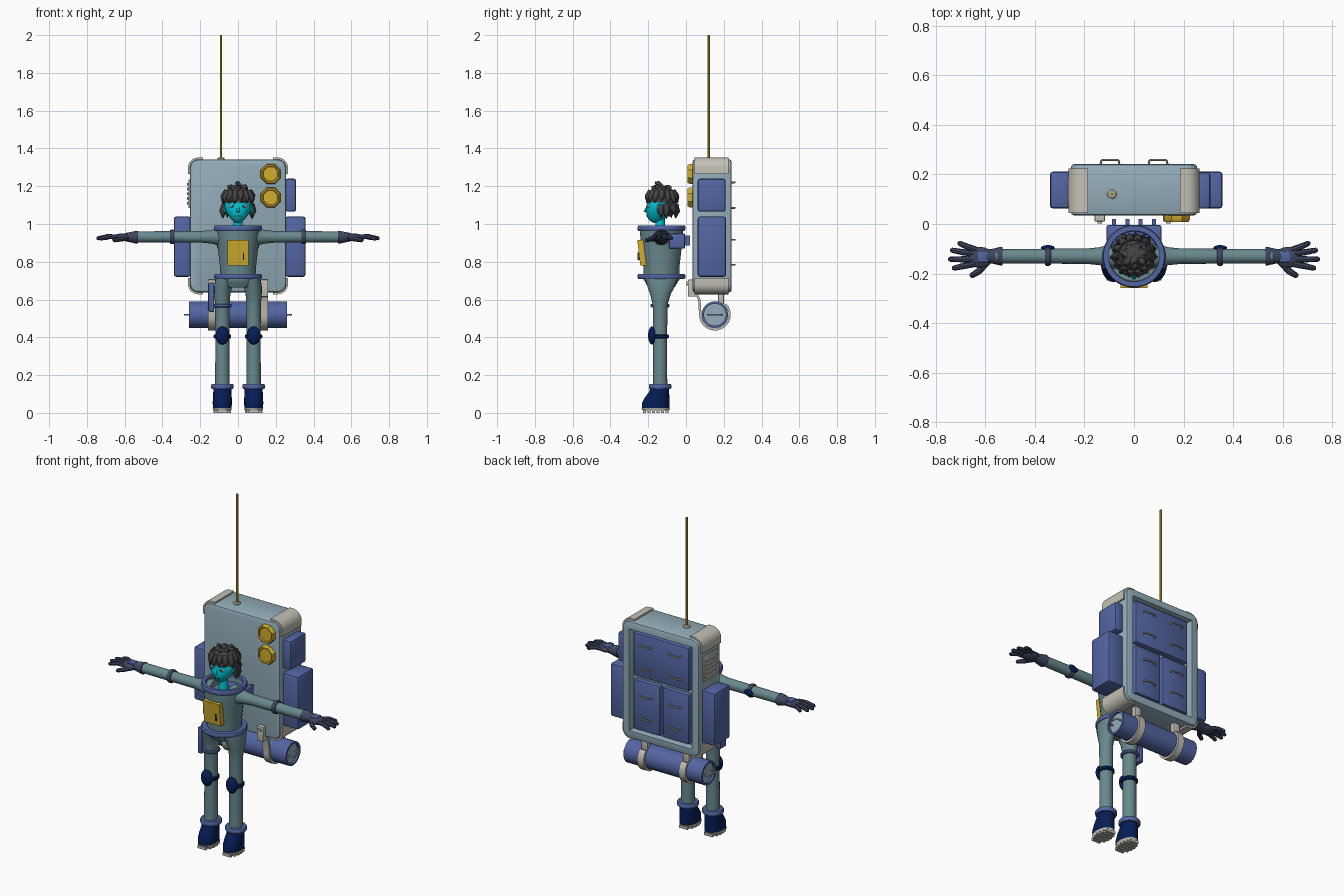
import bpy, bmesh, math, random
from mathutils import Vector

if "Cube" in bpy.data.objects:
    bpy.data.objects.remove(bpy.data.objects["Cube"])
random.seed(4)
pi = math.pi

def mat(name, r, g, b):
    m = bpy.data.materials.new(name)
    m.diffuse_color = [(c / 255) ** 2.2 for c in (r, g, b)] + [1]
    m.use_nodes = True
    m.node_tree.nodes["Principled BSDF"].inputs["Base Color"].default_value = m.diffuse_color
    return m

SUIT = mat("suit_teal", 104, 136, 140)
PACK = mat("pack_light_blue", 146, 172, 184)
BLUE = mat("pouch_blue", 84, 102, 162)
NAVY = mat("navy", 14, 34, 86)
GLOVE = mat("glove_slate", 64, 71, 94)
CREAM = mat("cream", 194, 191, 180)
GOLD = mat("gold", 208, 172, 48)
SKIN = mat("cyan_skin", 0, 196, 212)
HAIR = mat("hair_charcoal", 70, 70, 70)

def finish(bm, name, m):
    bmesh.ops.remove_doubles(bm, verts=bm.verts, dist=1e-5)
    bmesh.ops.recalc_face_normals(bm, faces=bm.faces)
    me = bpy.data.meshes.new(name)
    bm.to_mesh(me)
    bm.free()
    me.materials.append(m)
    ob = bpy.data.objects.new(name, me)
    bpy.context.collection.objects.link(ob)
    return ob

def box(name, x, y, z, m, bev=0.0):
    bm = bmesh.new()
    bmesh.ops.create_cube(bm, size=1)
    for v in bm.verts:
        v.co = [(a[0] + a[1]) / 2 + c * (a[1] - a[0]) for a, c in zip((x, y, z), v.co)]
    if bev:
        bmesh.ops.bevel(bm, geom=bm.edges[:], offset=bev, segments=2, profile=0.5, affect='EDGES')
    return finish(bm, name, m)

def skin_rings(name, rings, m, caps):
    bm = bmesh.new()
    vs = [[bm.verts.new(p) for p in r] for r in rings]
    n = len(vs[0])
    for a, b in zip(vs, vs[1:]):
        for i in range(n):
            bm.faces.new((a[i], a[(i + 1) % n], b[(i + 1) % n], b[i]))
    if caps:
        bm.faces.new(vs[0])
        bm.faces.new(vs[-1])
    return finish(bm, name, m)

def loft(name, secs, axis, m, n=20):
    """Elliptical sections (cx, cy, cz, a, b) stacked along Z or X."""
    ang = [2 * pi * i / n for i in range(n)]
    if axis == 'Z':
        rings = [[(x + a * math.cos(t), y + b * math.sin(t), z) for t in ang] for x, y, z, a, b in secs]
    else:
        rings = [[(x, y + a * math.cos(t), z + b * math.sin(t)) for t in ang] for x, y, z, a, b in secs]
    return skin_rings(name, rings, m, True)

def lathe(name, prof, c, axis, m, n=28):
    """Spin (radius, height) points about an axis through c."""
    rings = []
    for r, h in prof:
        ring = []
        for i in range(n):
            t = 2 * pi * (i + .5) / n
            u, v = r * math.cos(t), r * math.sin(t)
            p = {'Z': (u, v, h), 'X': (h, u, v), 'Y': (u, h, v)}[axis]
            ring.append(Vector(c) + Vector(p))
        rings.append(ring)
    return skin_rings(name, rings, m, False)

def band(name, c, r, w, axis, m, t=.012):
    k = w / 2
    pr = [(r - t, -k), (r - .004, -k), (r, -k * .5), (r, k * .5), (r - .004, k), (r - t, k), (r - t, -k)]
    return lathe(name, pr, c, axis, m)

def prism(name, pts, lo, hi, axis, m):
    f = (lambda p, h: (h, p[0], p[1])) if axis == 'X' else (lambda p, h: (p[0], h, p[1]))
    return skin_rings(name, [[f(p, lo) for p in pts], [f(p, hi) for p in pts]], m, True)

def ribbon(name, path, t, lo, hi, axis, m):
    P = [Vector(p) for p in path]
    out = []
    for i, p in enumerate(P):
        d = (P[min(i + 1, len(P) - 1)] - P[max(i - 1, 0)]).normalized()
        out.append(p + Vector((d.y, -d.x)) * t)
    return prism(name, P + out[::-1], lo, hi, axis, m)

def tube(name, pts, r, m, radii=None, res=2):
    cu = bpy.data.curves.new(name, 'CURVE')
    cu.dimensions = '3D'
    cu.bevel_depth, cu.bevel_resolution, cu.use_fill_caps = r, res, True
    sp = cu.splines.new('POLY')
    sp.points.add(len(pts) - 1)
    for i, p in enumerate(pts):
        sp.points[i].co = (*p, 1)
        sp.points[i].radius = radii[i] if radii else 1
    cu.materials.append(m)
    ob = bpy.data.objects.new(name, cu)
    bpy.context.collection.objects.link(ob)
    return ob

def ball(name, c, s, m, u=20, v=12, edit=None):
    bm = bmesh.new()
    bmesh.ops.create_uvsphere(bm, u_segments=u, v_segments=v, radius=1)
    for w in bm.verts:
        w.co = Vector(c) + Vector([a * b for a, b in zip(w.co, s)])
    if edit:
        edit(bm)
    return finish(bm, name, m)

Y = -.13
# torso with open collar, belt and neck ring
lathe("torso", [(0, .7), (.095, .7), (.097, .78), (.108, .88), (.114, .95), (.114, .98), (.104, .98), (.1, .95), (0, .945)], (0, Y, 0), 'Z', SUIT)
band("collar_ring", (0, Y, .978), .127, .03, 'Z', BLUE, .024)
band("belt_ring", (0, Y, .722), .127, .026, 'Z', BLUE, .035)
loft("hips", [(0, Y, .665, .085, .07), (0, Y, .69, .112, .085), (0, Y, .72, .115, .095)], 'Z', SUIT)
# chest box
prism("chest_box", [(-.258, .915), (-.2, .915), (-.19, .78), (-.242, .78)], -.055, .055, 'X', GOLD)
box("chest_latch", (.026, .032), (-.257, -.24), (.81, .85), HAIR)
# back connector with teeth
box("back_connector", (-.11, .11), (-.09, -.005), (.87, .95), BLUE, .006)
for x in (-.08, -.027, .027, .08):
    box("connector_tooth", (x - .008, x + .008), (-.01, .02), (.885, .94), BLUE)

for s in (-1, 1):
    X = .083 * s
    # legs
    loft("leg", [(X, -.137, .1, .038, .038), (X, -.137, .4, .037, .037), (X, -.137, .57, .038, .039), (X, -.135, .63, .043, .055),
                 (.078 * s, -.132, .67, .048, .073), (.07 * s, Y, .71, .05, .085)], 'Z', SUIT)
    band("knee_strap", (X, -.137, .405), .046, .022, 'Z', NAVY)
    ball("knee_pad", (X, -.178, .41), (.036, .023, .048), NAVY)
    # boots
    band("boot_cuff", (X, -.137, .14), .06, .026, 'Z', BLUE, .025)
    loft("boot", [(X, -.16, .02, .048, .073), (X, -.16, .05, .051, .074), (X, -.153, .08, .05, .066), (X, -.143, .11, .048, .053),
                  (X, -.138, .14, .048, .048)], 'Z', NAVY)
    loft("boot_sole", [(X, -.16, .012, .046, .07), (X, -.16, .025, .05, .075)], 'Z', CREAM)
    for i in range(6):
        w = .046 * math.sqrt(1 - ((i - 2.5) / 3.1) ** 2)
        y = -.16 + (i - 2.5) * .024
        box("sole_cleat", (X - w, X + w), (y - .008, y + .008), (0, .016), CREAM)
    # arms
    loft("arm", [(x * s, Y, .932, r, r) for x, r in ((.06, .058), (.105, .045), (.14, .036), (.19, .031), (.56, .029))], 'X', SUIT)
    band("elbow_strap", (.348 * s, Y, .932), .039, .024, 'X', GLOVE)
    ball("elbow_pad", (.348 * s, -.097, .932), (.028, .012, .02), NAVY, 14, 8)
    # gloves
    loft("glove_cuff", [(x * s, Y, .93, a, b) for x, a, b in ((.53, .038, .034), (.537, .038, .034), (.575, .029, .026), (.595, .028, .022))], 'X', GLOVE)
    ball("palm", (.62 * s, -.135, .928), (.052, .043, .02), GLOVE, 16, 10)
    box("hand_plate", sorted((.588 * s, .63 * s)), (-.155, -.108), (.938, .951), BLUE, .004)
    for by, tx, ty, tz in ((-.105, .712, -.078, .925), (-.122, .742, -.106, .925), (-.143, .75, -.142, .924), (-.16, .735, -.178, .922)):
        tube("finger", [(.635 * s, by, .93), ((.635 + tx) / 2 * s, (by + ty) / 2, .934), ((tx - .008) * s, ty, tz), (tx * s, ty, tz)],
             .0125, GLOVE, [1, 1, .85, .4])
    tube("thumb", [(.59 * s, -.15, .925), (.625 * s, -.19, .92), (.655 * s, -.208, .914), (.662 * s, -.211, .913)], .0135, GLOVE, [1, 1, .85, .4])

# thigh holster on one side
band("thigh_strap", (-.083, -.137, .568), .05, .018, 'Z', BLUE)
box("thigh_holster", (-.155, -.126), (-.165, -.105), (.535, .69), BLUE, .006)

# head: chin tapers below the cheeks
def chin(bm):
    for v in bm.verts:
        k = max(0, (1.09 - v.co.z) / .09)
        v.co.x *= 1 - .32 * k
        v.co.y -= .018 * k
ball("head", (0, -.143, 1.09), (.072, .066, .085), SKIN, 20, 14, chin)
lathe("neck", [(0, .94), (.03, .94), (.025, .98), (.026, 1.05), (0, 1.05)], (0, -.137, 0), 'Z', SKIN, 16)
tube("nose", [(0, -.2, 1.1), (0, -.215, 1.07), (0, -.2, 1.064)], .01, SKIN, [.5, 1, .7])
box("mouth", (-.018, .018), (-.209, -.19), (1.04, 1.044), HAIR)
for s in (-1, 1):
    ball("ear", (.07 * s, -.14, 1.08), (.01, .015, .023), SKIN, 10, 8)
    ball("eye", (.03 * s, -.196, 1.094), (.015, .009, .009), CREAM, 12, 8)
    ball("pupil", (.03 * s, -.203, 1.094), (.006, .004, .007), HAIR, 10, 6)
    tube("eyebrow", [(.014 * s, -.207, 1.113), (.034 * s, -.204, 1.12), (.048 * s, -.195, 1.113)], .004, HAIR)

# hair: cap opened over the face, plus pointed locks
def open_face(bm):
    gone = [f for f in bm.faces if (lambda c: (c.z < 1.125 and c.y < -.125) or c.z < 1.035)(f.calc_center_median())]
    bmesh.ops.delete(bm, geom=gone, context='FACES')
ball("hair_cap", (0, -.128, 1.115), (.082, .08, .092), HAIR, 14, 10, open_face)
def lock(t, z0, z1, r0, r1, w):
    c = Vector((0, -.128, 0))
    p = [c + Vector((r * math.cos(t), r * math.sin(t), z)) for r, z in ((r0, z0), ((r0 + r1) / 2 + .008, (z0 + z1) / 2), (r1, z1))]
    tube("hair_lock", p, w, HAIR, [1, .8, .05], 0)
for i in range(9):
    t = 2 * pi * i / 16 + random.uniform(-.1, .1)
    lock(t, 1.1, random.uniform(1.025, 1.06), .065, random.uniform(.07, .088), .024)
for i in range(14):
    lock(2 * pi * i / 14, 1.17, random.uniform(1.1, 1.13), .055, random.uniform(.078, .088), .022)
for i in range(7):
    lock(2 * pi * i / 7 + .3, 1.185, random.uniform(1.19, 1.215), .02, .055, .02)
tube("hair_tuft", [(.01, -.13, 1.19), (0, -.15, 1.215), (-.012, -.165, 1.222)], .02, HAIR, [1, .8, .1], 0)

# pack shell: rounded corners, recessed back
ZC = .99
bm = bmesh.new()
bmesh.ops.create_cube(bm, size=1)
for v in bm.verts:
    v.co = (v.co.x * .51, .138 + v.co.y * .208, ZC + v.co.z * .704)
bmesh.ops.bevel(bm, geom=[e for e in bm.edges if abs(e.verts[0].co.y - e.verts[1].co.y) > .1], offset=.045, segments=5, profile=.5, affect='EDGES')
bmesh.ops.bevel(bm, geom=[e for e in bm.edges if abs(e.verts[0].co.y - e.verts[1].co.y) < .01], offset=.014, segments=2, profile=.5, affect='EDGES')
bm.faces.ensure_lookup_table()
back = max(bm.faces, key=lambda f: f.calc_center_median().y + f.calc_area())
if back.normal.y < 0:
    back = max((f for f in bm.faces if f.normal.y > .9), key=lambda f: f.calc_area())
bmesh.ops.inset_region(bm, faces=[back], thickness=.032)
bmesh.ops.inset_region(bm, faces=[back], thickness=.006, depth=-.035)
finish(bm, "pack_shell", PACK)

# cream corner guards
arc = [(.21 + .045 * math.sin(a), .307 + .045 * math.cos(a)) for a in [pi / 2 * i / 6 for i in range(7)]]
for sx in (-1, 1):
    for sz in (-1, 1):
        pts = [(sx * x, ZC + sz * z) for x, z in [(.185, .352)] + arc + [(.255, .275)]]
        ribbon("corner_guard", pts, -.01 * sx * sz, .045, .225, 'Y', CREAM)

def handle(c, half, depth, axis):
    """Wire grip standing out from a surface along y or x."""
    c = Vector(c)
    u, o = (Vector((1, 0, 0)), Vector((0, depth, 0))) if axis == 'Y' else (Vector((0, 1, 0)), Vector((depth, 0, 0)))
    tube("wire_grip", [c - u * half, c - u * half * .95 + o * .8, c - u * half * .8 + o, c + u * half * .8 + o, c + u * half * .95 + o * .8, c + u * half],
         .0045, CREAM)

# back pouches with grips
box("back_pouch_upper", (-.185, .185), (.195, .237), (1.02, 1.28), BLUE, .01)
for s in (-1, 1):
    box("back_pouch_lower", sorted((.008 * s, .185 * s)), (.195, .237), (.7, 1.0), BLUE, .01)
    for z in (1.22, 1.085, .917, .785):
        handle((.097 * s, .234, z), .038, .025, 'Y')
    box("side_pouch", sorted((.25 * s, (.358 if s > 0 else .34) * s)), (.062, .212), (.72, 1.04), BLUE, .014)
box("side_pouch_upper", (.25, .308), (.062, .21), (1.065, 1.24), BLUE, .012)
# vent on the other side
box("vent_plate", (-.262, -.25), (.07, .205), (1.085, 1.235), CREAM, .003)
for i in range(5):
    z = 1.11 + i * .025
    box("vent_slat", (-.269, -.258), (.085, .19), (z - .007, z + .007), CREAM, .002)
# lamps
for z in (1.265, 1.14):
    lathe("pack_lamp", [(0, .045), (.057, .045), (.057, .02), (.051, .009), (.044, .009), (.04, .017), (0, .017)], (.173, 0, z), 'Y', GOLD, 8)
# antenna
lathe("antenna_base", [(.02, 1.335), (.02, 1.347), (.014, 1.352), (0, 1.352)], (-.09, .12, 0), 'Z', CREAM, 16)
tube("antenna", [(-.09, .12, 1.34), (-.09, .12, 2.0)], .0065, GOLD)

# bedroll with light ends, straps and clips
RC = (0, .153, .52)
lathe("bedroll", [(.058, -.245), (.058, -.26), (.07, -.26), (.07, .26), (.058, .26), (.058, .245)], RC, 'X', BLUE)
for s in (-1, 1):
    lathe("bedroll_end", [(0, .247 * s), (.06, .247 * s)], RC, 'X', PACK)
    handle((.245 * s, .153, .52), .036, .038 * s, 'X')
    x0, x1 = sorted((.117 * s, .159 * s))
    path = [(.03, .635), (.065, .625), (.077, .6)] + [(.153 + .071 * math.cos(a), .52 + .071 * math.sin(a)) for a in [pi + pi * 1.25 * i / 18 for i in range(19)]]
    ribbon("roll_strap", path, .013, x0, x1, 'X', CREAM)
    box("roll_hanger", (x0, x1), (.17, .2), (.57, .65), CREAM, .003)
    box("strap_clip", (x0, x1), (.01, .045), (.615, .705), CREAM, .004)
    lathe("clip_stud", [(.01, .012), (.01, .003), (0, .003)], (.138 * s, 0, .685), 'Y', CREAM, 12)

# curves to meshes, then smooth with sharp edges kept
bpy.ops.object.select_all(action='SELECT')
bpy.context.view_layer.objects.active = bpy.data.objects["antenna"]
bpy.ops.object.convert(target='MESH')
bpy.ops.object.select_all(action='DESELECT')
for o in bpy.context.scene.objects:
    o.select_set(not o.name.startswith("hair"))
bpy.ops.object.shade_smooth_by_angle(angle=math.radians(35))
